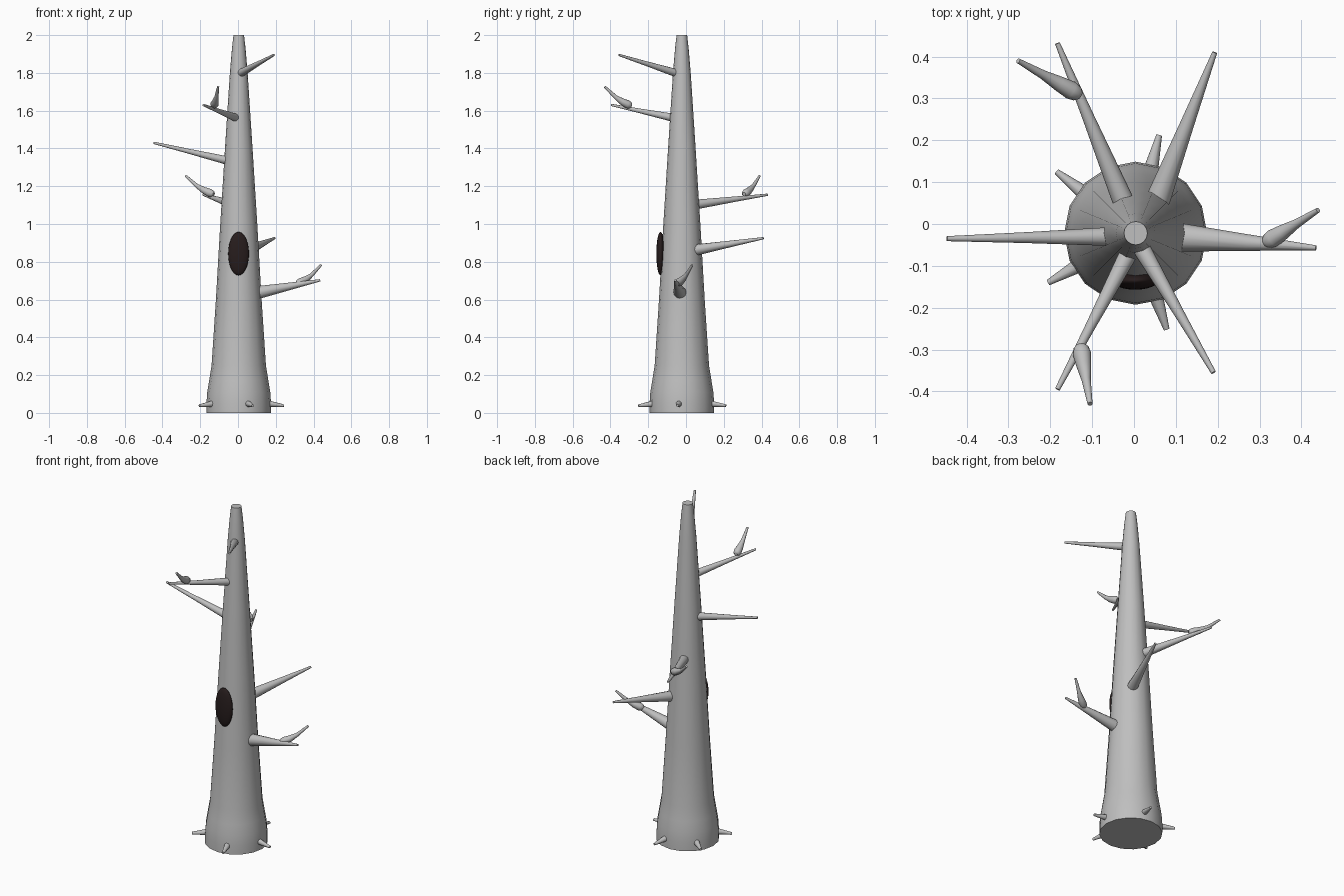
import bpy, bmesh, math
from mathutils import Vector

if "Cube" in bpy.data.objects:
    bpy.data.objects.remove(bpy.data.objects["Cube"])


def material(name, rgb):
    m = bpy.data.materials.new(name)
    m.diffuse_color = (*rgb, 1)
    m.use_nodes = True
    m.node_tree.nodes["Principled BSDF"].inputs["Base Color"].default_value = m.diffuse_color
    return m


BARK = material("grey_bark", (0.52, 0.52, 0.52))
DARK = material("dark_hollow", (0.02, 0.012, 0.012))
CENTRE = Vector((0.004, -0.022, 0))


def finish(bm, name, mat):
    bmesh.ops.recalc_face_normals(bm, faces=bm.faces)
    me = bpy.data.meshes.new(name)
    bm.to_mesh(me)
    bm.free()
    me.materials.append(mat)
    ob = bpy.data.objects.new(name, me)
    bpy.context.collection.objects.link(ob)
    bpy.ops.object.select_all(action='DESELECT')
    ob.select_set(True)
    bpy.context.view_layer.objects.active = ob
    bpy.ops.object.shade_smooth_by_angle(angle=math.radians(42))
    return ob


def tube(name, points, radii, sides=12):
    """Tapered round tube through the points, closed at both ends."""
    bm = bmesh.new()
    pts = [Vector(p) for p in points]
    rings = []
    for i, (p, r) in enumerate(zip(pts, radii)):
        d = (pts[min(i + 1, len(pts) - 1)] - pts[max(i - 1, 0)]).normalized()
        u = d.cross(Vector((0, 0, 1)))
        u = u.normalized() if u.length > 0.01 else Vector((1, 0, 0))
        v = d.cross(u)
        rings.append([bm.verts.new(p + r * (math.cos(a) * u + math.sin(a) * v))
                      for a in (2 * math.pi * k / sides for k in range(sides))])
    for a, b in zip(rings, rings[1:]):
        for k in range(sides):
            j = (k + 1) % sides
            bm.faces.new((a[k], a[j], b[j], b[k]))
    bm.faces.new(rings[0])
    bm.faces.new(rings[-1])
    return finish(bm, name, BARK)


# Trunk: flared foot, long taper, blunt tip
profile = [(0, .171), (.05, .171), (.11, .167), (.17, .157), (.25, .144),
           (.6, .121), (1.0, .098), (1.4, .073), (1.8, .047), (1.93, .036), (2.0, .028)]
tube("trunk", [CENTRE + Vector((0, 0, z)) for z, r in profile],
     [r for z, r in profile], 16)

# Main branches: start, tip, thickness at the trunk
branches = [
    ((.110, -.032, .638), (.435, -.057, .702), .034),
    ((.060, .065, .865), (.193, .410, .925), .029),
    ((-.030, .065, 1.105), (-.183, .432, 1.155), .025),
    ((-.065, -.030, 1.338), (-.447, -.035, 1.430), .022),
    ((-.018, -.080, 1.565), (-.183, -.395, 1.630), .021),
    ((.022, -.065, 1.803), (.190, -.355, 1.895), .021),
]
for i, (start, tip, r) in enumerate(branches):
    a, b = Vector(start), Vector(tip)
    inner = a - (b - a).normalized() * 0.03
    tube(f"branch_{i + 1}", [inner, a, a.lerp(b, .5), b], [r, r, r * .55 + .001, .006])

# Twigs: swollen at the joint, then curving up to a thin tip
twigs = [
    ((.312, -.047, .685), (.440, .033, .783)),
    ((-.128, .307, 1.158), (-.277, .390, 1.255)),
    ((-.128, -.288, 1.626), (-.105, -.430, 1.727)),
]
for i, (start, tip) in enumerate(twigs):
    a, b = Vector(start), Vector(tip)
    pts = [a.lerp(b, t) - Vector((0, 0, .06 * t * (1 - t)))
           for t in (0, .05, .15, .35, .6, 1)]
    tube(f"twig_{i + 1}", pts, [.010, .018, .022, .018, .011, .006])

# Root spikes around the foot
roots = [(.243, -.045), (.060, .212), (-.185, .125), (-.205, -.140), (.078, -.252)]
for i, (x, y) in enumerate(roots):
    tip = Vector((x, y, .038))
    out = Vector((x, y, 0)) - CENTRE
    base = CENTRE + out.normalized() * .145 + Vector((0, 0, .050))
    tube(f"root_{i + 1}", [base, tip], [.019, .007], 10)

# Dark hollow: flattened oval dome on the front of the trunk
bm = bmesh.new()
bmesh.ops.create_uvsphere(bm, u_segments=24, v_segments=14, radius=1)
for v in bm.verts:
    v.co = Vector((v.co.x * .055 + .003, v.co.y * .022 - .135, v.co.z * .115 + .843))
finish(bm, "hollow", DARK)
